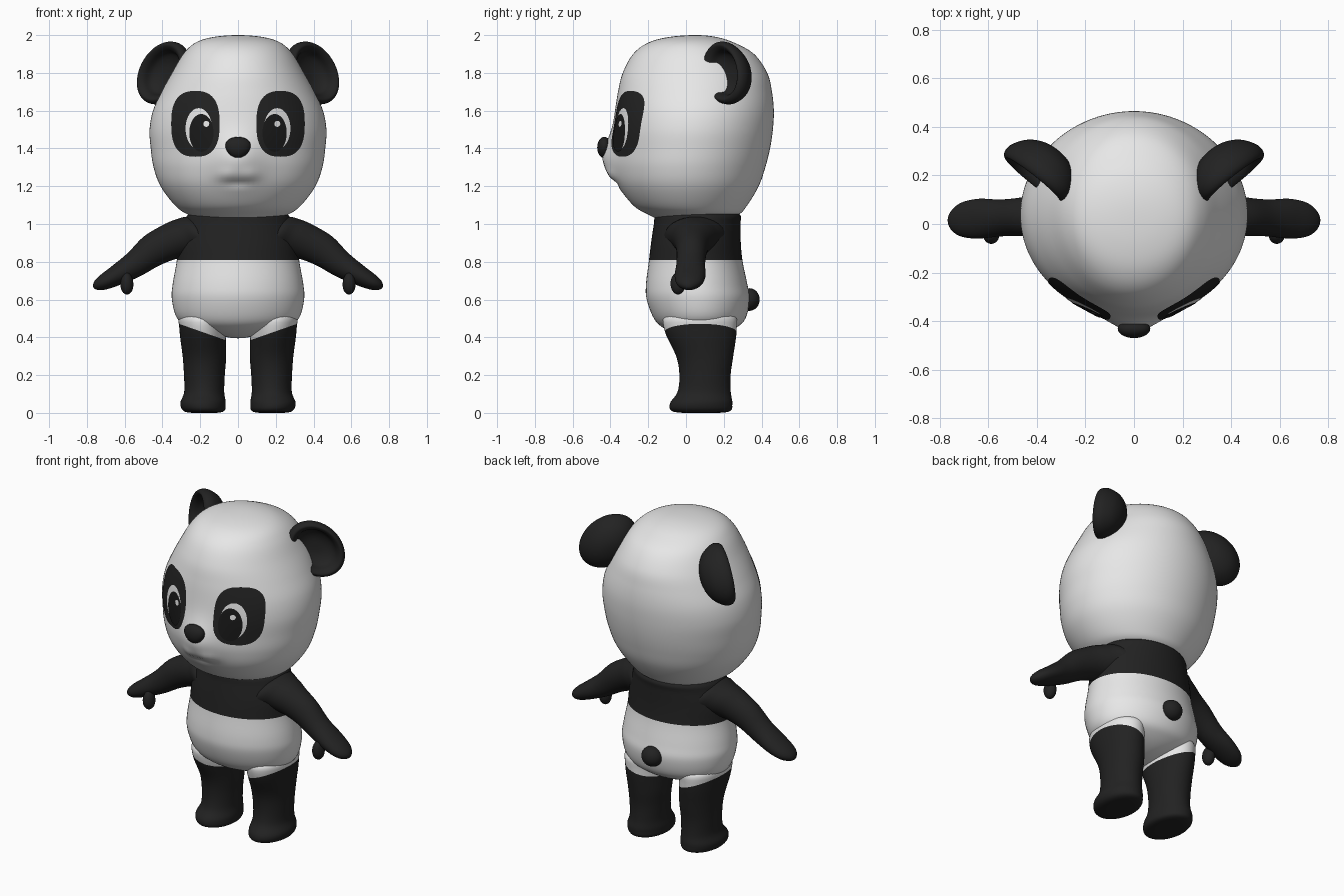
import bpy, bmesh, math
from mathutils import Vector
from mathutils.bvhtree import BVHTree

if "Cube" in bpy.data.objects:
    bpy.data.objects.remove(bpy.data.objects["Cube"])


def material(name, rgb):
    m = bpy.data.materials.new(name)
    m.diffuse_color = (*rgb, 1)
    m.use_nodes = True
    m.node_tree.nodes["Principled BSDF"].inputs["Base Color"].default_value = m.diffuse_color
    return m


WHITE = material("white fur", (0.8, 0.8, 0.8))
BLACK = material("black fur", (0.016, 0.016, 0.016))
EYE_WHITE = material("eye white", (0.8, 0.8, 0.8))
PUPIL = material("pupil black", (0.01, 0.01, 0.01))


def finish(name, bm, mats):
    me = bpy.data.meshes.new(name)
    for f in bm.faces:
        f.smooth = True
    bm.to_mesh(me)
    bm.free()
    ob = bpy.data.objects.new(name, me)
    bpy.context.collection.objects.link(ob)
    for m in mats:
        me.materials.append(m)
    return ob


def upright(z, cx, w, front, back):
    """Horizontal elliptical section."""
    return (Vector((cx, (front + back) / 2, z)), Vector((w, 0, 0)),
            Vector((0, (back - front) / 2, 0)))


def loft(rows, seg=48, sub=5):
    """Smooth skin through (centre, u, v) sections; zero-size ends become round poles."""
    rows = [(rows[1][0], -rows[1][1], -rows[1][2])] + rows + \
           [(rows[-2][0], -rows[-2][1], -rows[-2][2])]
    rings = []
    for i in range(1, len(rows) - 2):
        last = i == len(rows) - 3
        for k in range(sub + (1 if last else 0)):
            t = k / sub
            rings.append([
                0.5 * (2 * b + (c - a) * t + (2 * a - 5 * b + 4 * c - d) * t * t
                       + (3 * b - a - 3 * c + d) * t ** 3)
                for a, b, c, d in zip(rows[i - 1], rows[i], rows[i + 1], rows[i + 2])])
    bm = bmesh.new()
    grid = []
    for c, u, v in rings:
        grid.append([bm.verts.new(c + u * math.cos(2 * math.pi * j / seg)
                                  + v * math.sin(2 * math.pi * j / seg)) for j in range(seg)])
    for r0, r1 in zip(grid, grid[1:]):
        for j in range(seg):
            bm.faces.new((r0[j], r0[(j + 1) % seg], r1[(j + 1) % seg], r1[j]))
    bmesh.ops.remove_doubles(bm, verts=bm.verts[:], dist=1e-5)
    bmesh.ops.recalc_face_normals(bm, faces=bm.faces[:])
    return bm


def paint(bm, co, no, index):
    """Cut along a plane and colour everything on its positive side."""
    co, no = Vector(co), Vector(no)
    bmesh.ops.bisect_plane(bm, geom=bm.verts[:] + bm.edges[:] + bm.faces[:],
                           plane_co=co, plane_no=no, dist=1e-5)
    for f in bm.faces:
        if (f.calc_center_median() - co).dot(no) > 0:
            f.material_index = index


def ellipsoid(name, c, r, mat, taper=0):
    bm = bmesh.new()
    bmesh.ops.create_uvsphere(bm, u_segments=32, v_segments=18, radius=1)
    for v in bm.verts:
        k = 1 + taper * v.co.z
        v.co = Vector((c[0] + v.co.x * r[0] * k, c[1] + v.co.y * r[1], c[2] + v.co.z * r[2]))
    return finish(name, bm, [mat])


# Head: egg-shaped loft with a raised muzzle and a faint mouth crease
bm = loft([upright(z, 0, w, f, b) for z, w, f, b in [
    (1.01, 0, .05, .05), (1.02, .16, -.12, .2), (1.05, .265, -.2, .28), (1.1, .335, -.28, .325),
    (1.2, .41, -.35, .385), (1.3, .447, -.378, .42), (1.4, .462, -.383, .445),
    (1.5, .468, -.383, .46), (1.6, .45, -.375, .465), (1.7, .405, -.36, .455),
    (1.8, .35, -.335, .43), (1.9, .29, -.28, .36), (1.96, .225, -.2, .255),
    (1.99, .13, -.09, .16), (2.0, 0, .05, .05)]], seg=96, sub=7)
for v in bm.verts:
    x, y, z = v.co
    if y < 0:
        v.co.y -= .06 * math.exp(-(x / .13) ** 2 - ((z - 1.35) / .12) ** 2)
        for s in (1, -1):
            v.co.y -= .014 * math.exp(-((x - s * .06) / .05) ** 2 - ((z - 1.26) / .035) ** 2)
        v.co.y += .012 * math.exp(-(x / .07) ** 2 - ((z - 1.215) / .018) ** 2)
head_tree = BVHTree.FromBMesh(bm)
finish("head", bm, [WHITE])


def plate(name, cx, cz, rx, rz, mat, lift, power=2.0, rings=8, seg=48):
    """Thin superellipse patch hugging the front of the head."""
    def spot(x, z):
        hit, n, _, _ = head_tree.ray_cast(Vector((x, -2, z)), Vector((0, 1, 0)))
        return bm.verts.new(hit + Vector((0, -lift, 0)) + n * lift * .3)

    def sp(a):
        return math.copysign(abs(a) ** (2 / power), a)
    bm = bmesh.new()
    mid = spot(cx, cz)
    loops = []
    for k in range(1, rings + 1):
        loops.append([spot(cx + rx * k / rings * sp(math.cos(2 * math.pi * j / seg)),
                           cz + rz * k / rings * sp(math.sin(2 * math.pi * j / seg)))
                      for j in range(seg)])
    for j in range(seg):
        n = (j + 1) % seg
        bm.faces.new((mid, loops[0][j], loops[0][n]))
        for a, b in zip(loops, loops[1:]):
            bm.faces.new((a[j], b[j], b[n], a[n]))
    bm.normal_update()
    if sum(f.normal.y for f in bm.faces) > 0:
        bmesh.ops.reverse_faces(bm, faces=bm.faces[:])
    return finish(name, bm, [mat])


# Eyes: dark patch, white, pupil and sparkle
for s in (1, -1):
    plate("eye_patch", s * .225, 1.53, .128, .174, BLACK, .003, 2.6)
    plate("eye_white", s * .207, 1.505, .07, .108, EYE_WHITE, .005)
    plate("pupil", s * .193, 1.482, .064, .1, PUPIL, .007)
    plate("eye_sparkle", s * .187 + .02, 1.53, .016, .016, EYE_WHITE, .009, rings=3, seg=16)

# Nose
ellipsoid("nose", (0, -.432, 1.405), (.066, .038, .056), BLACK, .18)

# Torso: black chest band, white belly, slanted black hips
SLANT = .35
bm = loft([upright(z, 0, w, f, b) for z, w, f, b in [
    (.395, 0, .08, .08), (.41, .1, -.03, .18), (.45, .25, -.12, .265), (.5, .322, -.17, .315),
    (.6, .35, -.208, .338), (.68, .346, -.212, .325), (.8, .325, -.197, .3),
    (.9, .315, -.185, .29), (1.0, .287, -.17, .288), (1.05, .265, -.16, .285),
    (1.09, .2, -.1, .2), (1.1, 0, .05, .05)]], seg=64)
paint(bm, (0, 0, .81), (0, 0, 1), 1)
for s in (1, -1):
    paint(bm, (0, 0, .362), (s * SLANT, 0, -1), 1)
finish("torso", bm, [WHITE, BLACK])

# Tail
ellipsoid("tail", (0, .335, .6), (.064, .055, .06), BLACK)

for s in (1, -1):
    # Legs with rounded feet, white above the slanted hip line
    bm = loft([upright(z, s * cx, w, f, b) for z, cx, w, f, b in [
        (0, .18, 0, .08, .08), (.006, .18, .1, -.065, .225), (.05, .185, .12, -.085, .245),
        (.11, .179, .106, -.045, .237), (.2, .178, .108, -.035, .236), (.3, .178, .115, -.052, .25),
        (.44, .188, .122, -.115, .268), (.52, .185, .118, -.1, .25), (.55, .185, 0, .08, .08)]])
    paint(bm, (0, 0, .362), (-s * SLANT, 0, 1), 1)
    finish("leg", bm, [BLACK, WHITE])

    # Arms ending in a mitten hand with thumb
    arm = [(.1, .05, .93, 0, 0), (.18, .05, .93, .16, .12), (.28, .045, .925, .125, .112),
           (.37, .035, .9, .095, .097), (.46, .03, .855, .08, .087), (.55, .025, .785, .076, .07),
           (.64, .022, .73, .082, .055), (.71, .018, .692, .07, .042),
           (.75, .015, .672, .04, .025), (.765, .015, .663, 0, 0)]
    finish("arm", loft([(Vector((s * x, y, z)), Vector((0, ry, 0)),
                         Vector((s * .5 * r, 0, .86 * r))) for x, y, z, ry, r in arm]), [BLACK])
    ellipsoid("thumb", (s * .588, -.042, .685), (.034, .04, .058), BLACK, -.1)

    # Ears: thick cups opening forward and outward
    u, v = Vector((s * .112, .1, .03)), Vector((-s * .065, -.03, .163))
    axis = u.cross(v).normalized()
    if axis.y > 0:
        axis = -axis
    c = Vector((s * .398, .205, 1.80))
    finish("ear", loft([(c + axis * a, u * k, v * k) for a, k in [
        (-.13, 0), (-.12, .4), (-.085, .75), (-.03, .97), (.01, .99), (.03, .88), (.012, .74),
        (-.03, .62), (-.055, .35), (-.06, 0)]]), [BLACK])
